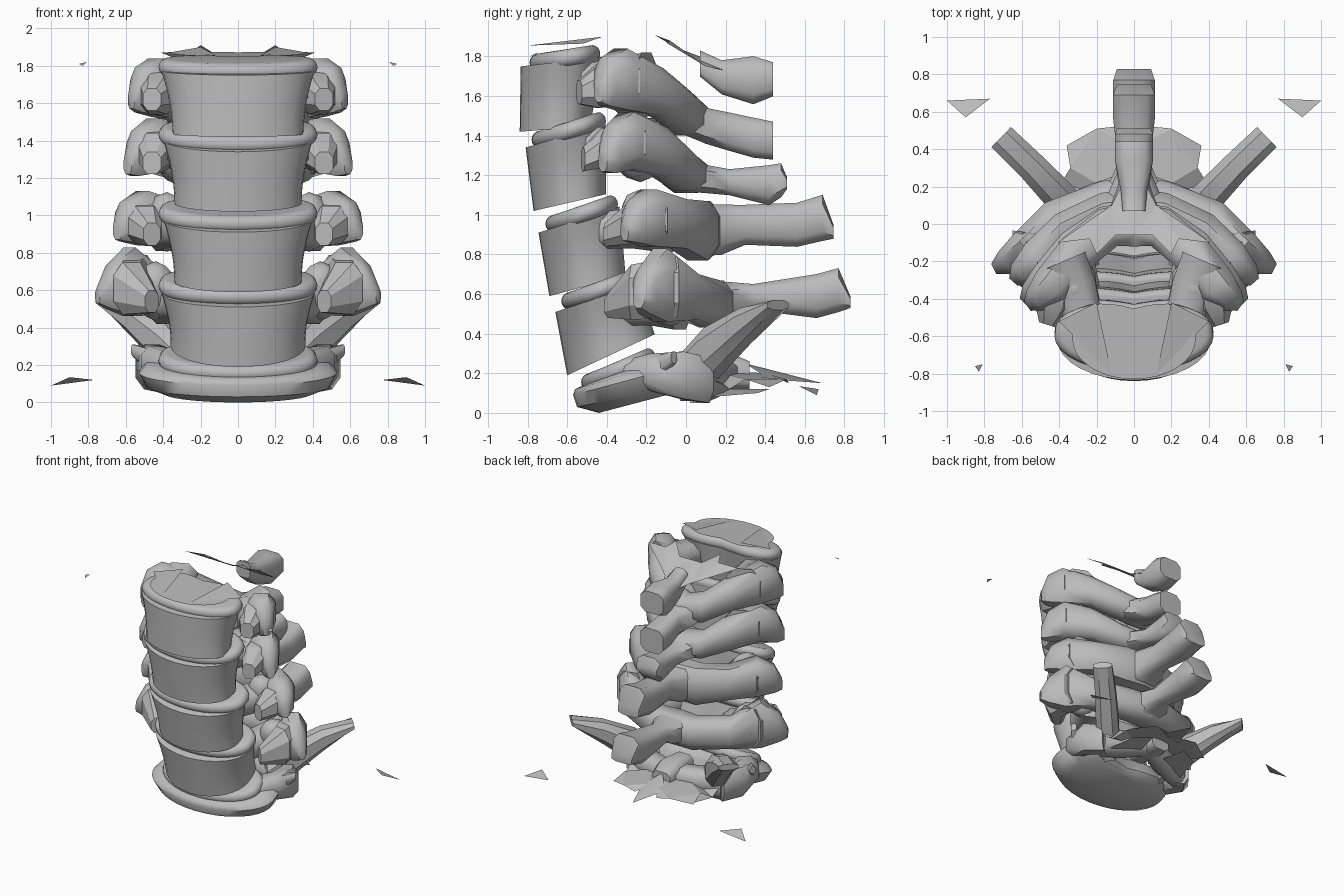
import bpy, bmesh, math
from mathutils import Vector

old = bpy.data.objects.get("Cube")
if old:
    bpy.data.objects.remove(old)

bone = bpy.data.materials.new("bone_grey")
bone.use_nodes = True
GREY = (0.5, 0.5, 0.5, 1)
bone.diffuse_color = GREY
bone.node_tree.nodes["Principled BSDF"].inputs["Base Color"].default_value = GREY
parts = []


def finish(name, bm, mirror=False, smooth=40):
    bmesh.ops.recalc_face_normals(bm, faces=bm.faces[:])
    me = bpy.data.meshes.new(name)
    bm.to_mesh(me)
    bm.free()
    me.materials.append(bone)
    ob = bpy.data.objects.new(name, me)
    bpy.context.collection.objects.link(ob)
    if mirror:
        ob.modifiers.new("mirror", 'MIRROR')
    parts.append((ob, smooth))
    return ob


def loft(name, rings, mirror=False, smooth=40):
    bm = bmesh.new()
    loops = [[bm.verts.new(p) for p in r] for r in rings]
    n = len(loops[0])
    for a, b in zip(loops, loops[1:]):
        for i in range(n):
            j = (i + 1) % n
            bm.faces.new((a[i], a[j], b[j], b[i]))
    bm.faces.new(loops[0])
    bm.faces.new(loops[-1])
    return finish(name, bm, mirror, smooth)


def sheet(name, pts, mirror=True):
    bm = bmesh.new()
    bm.faces.new([bm.verts.new(p) for p in pts])
    bmesh.ops.triangulate(bm, faces=bm.faces[:])
    return finish(name, bm, mirror, 5)


def kidney(width, front, back, n=32):
    """Kidney outline between a front (y, z) and a back (y, z) point."""
    ring = []
    for i in range(n):
        a = math.tau * i / n
        c, s = math.cos(a), math.sin(a)
        t = 0.5 + 0.5 * s
        if s > 0:
            t = 0.5 + 0.5 * s ** 0.7 - 0.12 * max(0, 1 - abs(c) * 1.8)
        ring.append(Vector((width * c, front[0] + (back[0] - front[0]) * t,
                            front[1] + (back[1] - front[1]) * t)))
    return ring


def arm(name, stations, mirror=True, n=8, smooth=50, power=0.8):
    """Bar through stations (x, y, z low, z high, half thickness)."""
    mid = [Vector((s[0], s[1], 0)) for s in stations]
    rings = []
    for k, (x, y, lo, hi, th) in enumerate(stations):
        d = (mid[min(k + 1, len(mid) - 1)] - mid[max(k - 1, 0)]).normalized()
        if mirror and x == 0:
            d = Vector((1, 0, 0))
        side = Vector((-d.y, d.x, 0))
        ring = []
        for i in range(n):
            a = math.tau * (i + 0.5) / n
            c, s = (math.copysign(abs(f) ** power, f) for f in (math.cos(a), math.sin(a)))
            ring.append(Vector((x, y, (lo + hi) / 2)) + side * th * 1.06 * c
                        + Vector((0, 0, (hi - lo) * 0.53 * s)))
        rings.append(ring)
    return loft(name, rings, mirror, smooth)


def spine(name, stations):
    return arm(name, [(0, y, lo, hi, w) for y, lo, hi, w in stations], False, power=0.6)


def disc(name, front, back, width=0.425, thick=0.045):
    """Rounded kidney cushion."""
    rings = []
    for k in range(9):
        a = math.pi * (k / 8 - 0.5)
        inset, dz = thick * (1 - math.cos(a)), thick * math.sin(a)
        rings.append(kidney(width - inset, (front[0] + inset, front[1] + dz),
                            (back[0] - inset, back[1] + dz)))
    return loft(name, rings, smooth=60)


def body(name, low, high, w_low, w_high):
    """Waisted block; low and high are (front y, z, back y, z)."""
    rings = []
    for k in range(7):
        t = k / 6
        p = [a + (b - a) * t for a, b in zip(low, high)]
        w = w_low + (w_high - w_low) * t ** 1.2 - 0.01 * math.sin(math.pi * t)
        rings.append(kidney(w, p[:2], p[2:]))
    return loft(name, rings, smooth=45)


# Vertebra bodies, top to bottom
bodies = [
    ((-0.84, 1.42, -0.46, 1.45), (-0.835, 1.75, -0.40, 1.80), 0.35, 0.41),
    ((-0.77, 1.02, -0.38, 1.11), (-0.81, 1.34, -0.38, 1.47), 0.34, 0.40),
    ((-0.69, 0.59, -0.28, 0.70), (-0.745, 0.91, -0.31, 1.05), 0.34, 0.40),
    ((-0.60, 0.19, -0.13, 0.41), (-0.66, 0.51, -0.21, 0.66), 0.36, 0.41)]
for i, b in enumerate(bodies, 1):
    body(f"vertebra_body_{i}", *b)

# Discs between the bodies
discs = [((-0.79, 1.77), (-0.41, 1.815)), ((-0.78, 1.38), (-0.38, 1.48)),
         ((-0.71, 0.955), (-0.32, 1.06)), ((-0.63, 0.565), (-0.23, 0.68)),
         ((-0.53, 0.155), (-0.13, 0.29))]
for i, d in enumerate(discs, 1):
    disc(f"disc_{i}", *d)

# Laminae sweeping out to the side processes
arms = [
    [(0, .0, 1.4, 1.58, .12), (.14, -.02, 1.41, 1.62, .11), (.3, -.15, 1.5, 1.74, .11),
     (.44, -.33, 1.53, 1.84, .11), (.53, -.41, 1.55, 1.79, .07), (.57, -.44, 1.57, 1.66, .03)],
    [(0, .0, 1.11, 1.29, .12), (.14, -.01, 1.12, 1.31, .11), (.31, -.13, 1.19, 1.44, .11),
     (.45, -.3, 1.23, 1.52, .11), (.55, -.38, 1.21, 1.45, .07), (.59, -.42, 1.22, 1.32, .03)],
    [(0, .06, .78, 1.07, .13), (.15, .06, .77, 1.07, .11), (.36, -.04, .83, 1.08, .11),
     (.51, -.19, .84, 1.13, .11), (.61, -.27, .86, 1.07, .07), (.645, -.31, .87, .97, .03)],
    [(0, .12, .44, .67, .14), (.16, .12, .43, .67, .11), (.42, .02, .47, .7, .11),
     (.58, -.13, .46, .83, .1), (.69, -.21, .5, .73, .07), (.75, -.24, .53, .61, .03)]]
fronts = [(-.56, 1.62), (-.54, 1.28), (-.42, .9), (-.4, .54)]
for i, (a, b, f) in enumerate(zip(arms, bodies, fronts), 1):
    arm(f"lamina_{i}", a)
    # Pedicle joining the body to the lamina
    zt, yb = b[1][3], b[1][2]
    arm(f"pedicle_{i}", [(.27, yb - .1, zt - .22, zt - .03, .1),
                         (.32, yb + .06, zt - .22, zt - .02, .12),
                         (.38, a[2][1] - .05, zt - .24, zt + .02, .13)])
    # Flare of the side process running forward
    x, y, lo, hi, th = a[3]
    arm(f"side_flare_{i}", [(x - .04, y + .08, lo + .02, hi - .04, .11),
                            (x - .01, (y + f[0]) / 2, lo + .01, hi - .08, .1),
                            (.46, f[0] + .02, f[1] - .06, f[1] + .06, .05)], smooth=30)
    # Joint knobs reaching up
    x, y, lo, hi, th = a[2]
    bm = bmesh.new()
    bmesh.ops.create_icosphere(bm, subdivisions=2, radius=1)
    for v in bm.verts:
        v.co = Vector((x + .02 + v.co.x * .12, y - .15 + v.co.y * .13 - v.co.z * .05,
                       (lo + hi) / 2 + .01 + v.co.z * .16))
    finish(f"joint_knob_{i}", bm, True, 50)

# Spinous processes pointing back, widening into the laminae
spines = [
    [(-.02, 1.41, 1.57, .17), (.1, 1.36, 1.54, .12), (.2, 1.33, 1.52, .08),
     (.34, 1.29, 1.49, .1), (.44, 1.28, 1.47, .1)],
    [(-.02, 1.12, 1.28, .17), (.11, 1.11, 1.25, .12), (.22, 1.1, 1.23, .08),
     (.42, 1.05, 1.25, .1), (.48, 1.09, 1.26, .1), (.51, 1.13, 1.19, .09)],
    [(.04, .79, 1.05, .19), (.18, .8, 1.05, .13), (.3, .85, 1.05, .08), (.56, .84, 1.06, .11),
     (.69, .87, 1.1, .11), (.745, .88, .95, .09)],
    [(.08, .45, .66, .2), (.22, .47, .66, .13), (.34, .52, .65, .08), (.66, .48, .70, .11),
     (.77, .51, .73, .11), (.83, .53, .59, .09)],
    [(.07, 1.7, 1.83, .06), (.18, 1.61, 1.78, .07), (.34, 1.56, 1.8, .1), (.44, 1.6, 1.77, .1)]]
for i, s in enumerate(spines, 1):
    spine(f"spinous_process_{i}", s)

# Broken sheet and end plate on the top
sheet("top_lamina_sheet", [(0, .33, 1.7), (.12, .1, 1.75), (.41, -.1, 1.87), (.24, -.08, 1.88),
                           (.2, -.16, 1.91), (.1, -.06, 1.85), (0, -.06, 1.85)])
sheet("top_end_plate", kidney(.33, (-.83, 1.85), (-.4, 1.875)), False)
sheet("top_plate_corner", [(.12, -.8, 1.855), (.4, -.52, 1.865), (.2, -.42, 1.9)])

# Sacrum head with a flat underside
rings = [kidney(w, f, b) for w, f, b in [
    (.40, (-.44, .0), (-.06, .1)), (.49, (-.55, .03), (-.02, .14)),
    (.53, (-.57, .09), (-.05, .23)), (.50, (-.56, .12), (-.08, .26)),
    (.42, (-.54, .13), (-.12, .28))]]
loft("sacrum_head", rings, smooth=45)

# Sacrum wings, struts and rear stub
arm("sacrum_wing", [(.3, -.3, .12, .26, .1), (.44, -.16, .11, .3, .09),
                    (.46, -.02, .07, .31, .09), (.38, .1, .05, .28, .07)])
arm("sacrum_wing_spur", [(.44, -.16, .14, .28, .05), (.56, -.06, .25, .31, .02)])
arm("rear_strut", [(.25, .0, .06, .3, .08), (.37, .12, .16, .43, .09),
                   (.54, .3, .35, .53, .08), (.71, .465, .52, .57, .075)], smooth=30)
arm("sacrum_rear_arch", [(0, .2, .13, .28, .09), (.2, .12, .08, .27, .1), (.38, .06, .05, .28, .08)])
spine("sacrum_stub", [(.02, .14, .3, .08), (.2, .12, .31, .1), (.32, .12, .26, .08)])
sheet("sacrum_broken_edge", [(0, .1, .22), (.4, .08, .2), (.39, .22, .12), (.34, .3, .17),
                             (.36, .42, .13), (.24, .38, .18), (.2, .51, .17), (.1, .52, .15),
                             (0, .4, .2)])
sheet("sacrum_lower_shard", [(.08, .1, .12), (.36, .12, .08), (.3, .36, .1), (.16, .42, .12)])
sheet("sacrum_tail_shard", [(0, .3, .25), (.1, .42, .17), (0, .69, .15)])

# Loose splinters
sheet("loose_splinter_rear", [(1, .66, .09), (.77, .67, .12), (.9, .57, .135)])
sheet("loose_splinter_front", [(.81, -.75, 1.82), (.85, -.76, 1.81), (.83, -.79, 1.8)])

# Edge shading
for ob, angle in parts:
    bpy.ops.object.select_all(action='DESELECT')
    ob.select_set(True)
    bpy.context.view_layer.objects.active = ob
    bpy.ops.object.shade_smooth_by_angle(angle=math.radians(angle))
